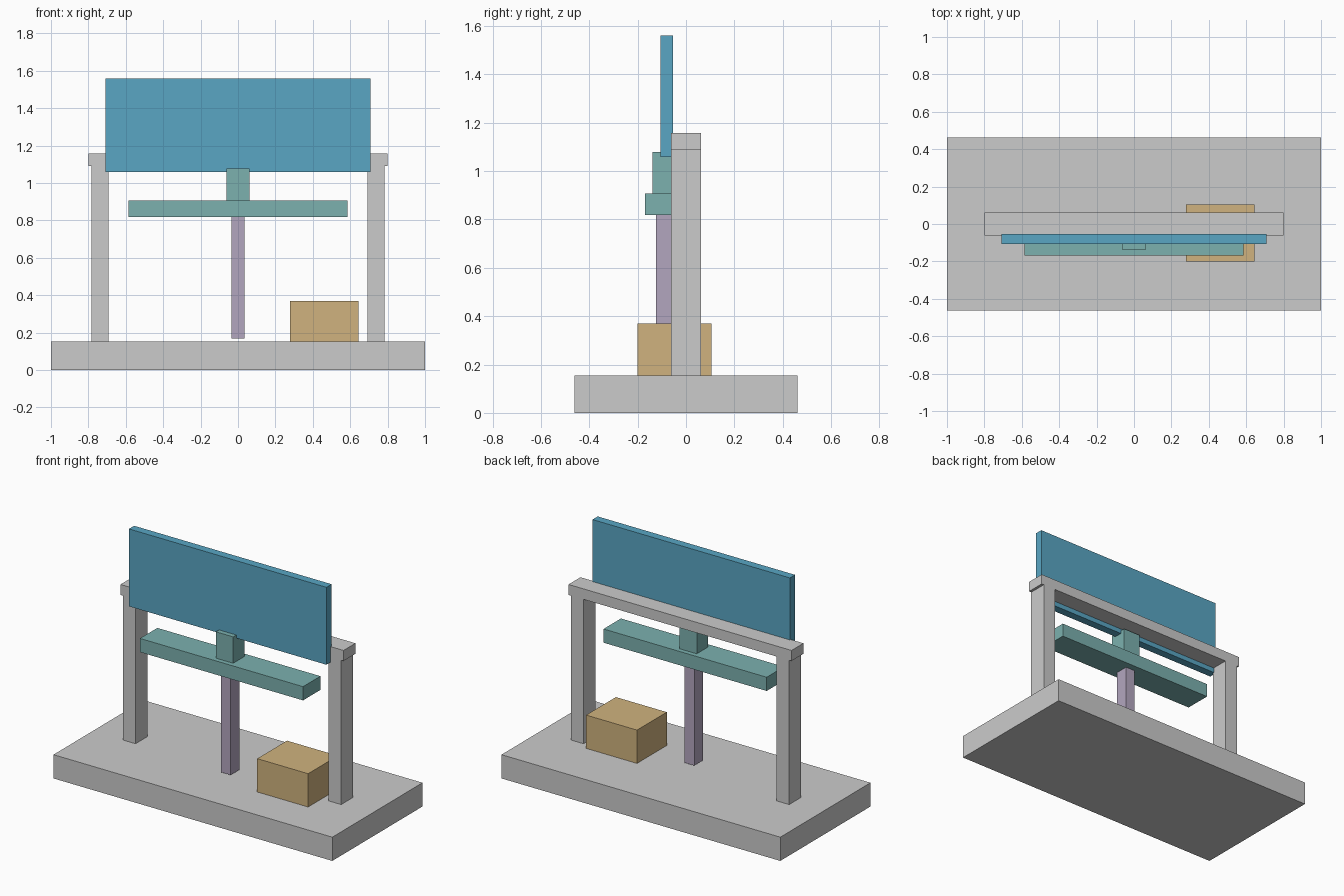
import bpy
import bmesh
from mathutils import Matrix, Vector

if "Cube" in bpy.data.objects:
    bpy.data.objects.remove(bpy.data.objects["Cube"])


def material(name, rgb):
    mat = bpy.data.materials.new(name)
    mat.diffuse_color = (*rgb, 1)
    mat.use_nodes = True
    mat.node_tree.nodes["Principled BSDF"].inputs["Base Color"].default_value = mat.diffuse_color
    return mat


def box(name, x, y, z, mat=None):
    """Box spanning the (min, max) pairs on each axis."""
    size = [b - a for a, b in (x, y, z)]
    centre = [(a + b) / 2 for a, b in (x, y, z)]
    bm = bmesh.new()
    bmesh.ops.create_cube(bm, size=1, matrix=Matrix.Diagonal((*size, 1)))
    mesh = bpy.data.meshes.new(name)
    bm.to_mesh(mesh)
    bm.free()
    obj = bpy.data.objects.new(name, mesh)
    obj.location = Vector(centre)
    bpy.context.collection.objects.link(obj)
    if mat:
        mesh.materials.append(mat)
    return obj


blue = material("panel_blue", (0.10, 0.38, 0.55))
teal = material("carriage_teal", (0.20, 0.44, 0.43))
mauve = material("rod_mauve", (0.45, 0.38, 0.52))
tan = material("housing_tan", (0.63, 0.45, 0.21))

# Fixed frame: base, two posts and a crossbeam
box("base", (-1, 1), (-0.462, 0.462), (0, 0.154))
for side, label in ((-1, "left"), (1, "right")):
    x = sorted((side * 0.692, side * 0.783))
    box(label + "_post", x, (-0.061, 0.061), (0.154, 1.09))
box("crossbeam", (-0.8, 0.8), (-0.061, 0.061), (1.09, 1.158))

# Moving carriage: lift rod, bar, coupling block and panel
box("lift_rod", (-0.035, 0.035), (-0.125, -0.035), (0.17, 0.818), mauve)
box("carriage_bar", (-0.585, 0.585), (-0.169, 0.009), (0.818, 0.907), teal)
box("coupling_block", (-0.062, 0.062), (-0.138, -0.022), (0.907, 1.078), teal)
box("sliding_panel", (-0.708, 0.708), (-0.106, -0.053), (1.058, 1.56), blue)

# Drive housing on the base
box("drive_housing", (0.278, 0.643), (-0.2, 0.105), (0.154, 0.37), tan)
